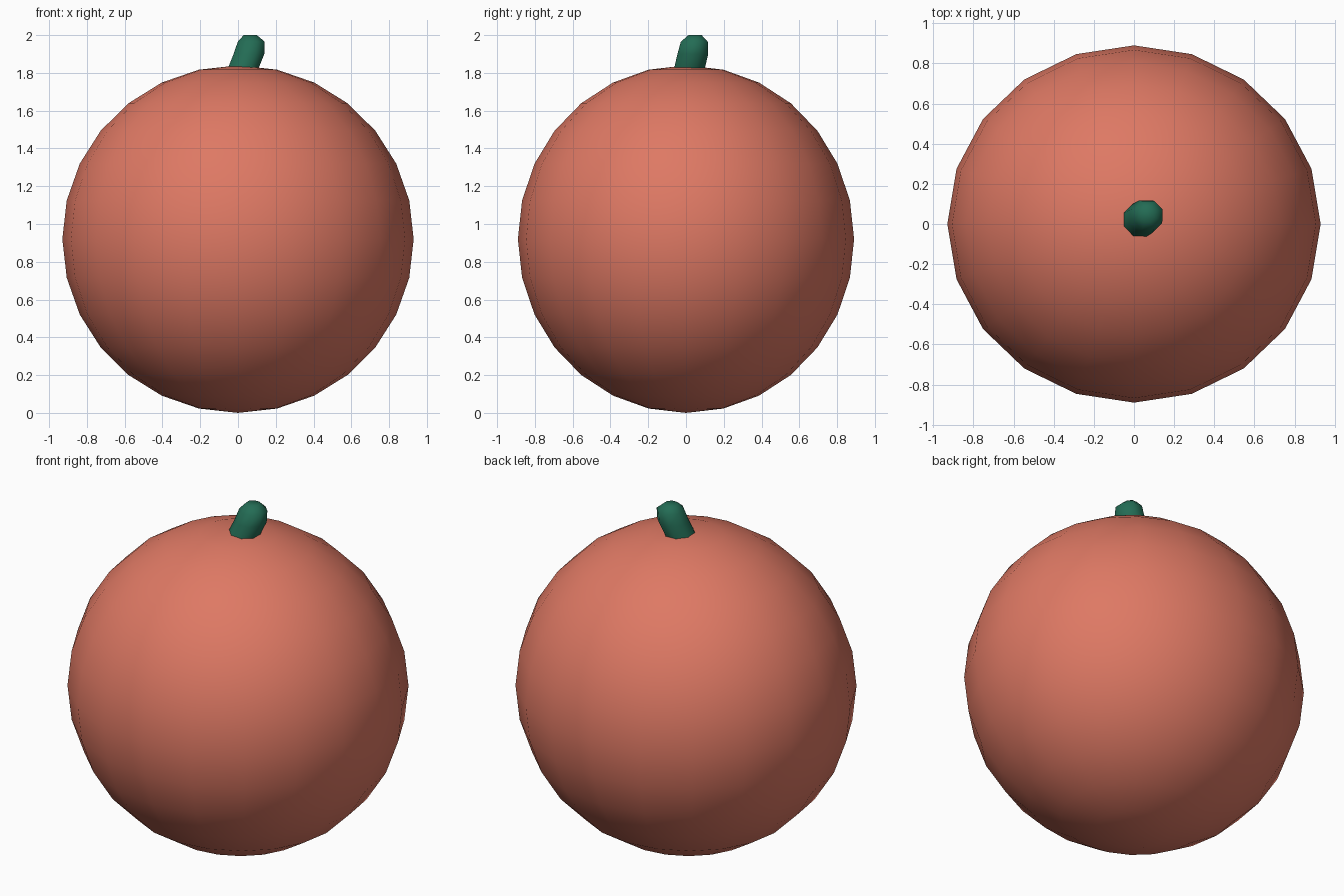
import bpy
import bmesh
from math import cos, sin, pi
from mathutils import Matrix

cube = bpy.data.objects.get("Cube")
if cube:
    bpy.data.objects.remove(cube, do_unlink=True)


def make_material(name, rgb):
    mat = bpy.data.materials.new(name)
    mat.use_nodes = True
    mat.diffuse_color = (*rgb, 1)
    node = next(n for n in mat.node_tree.nodes if n.type == 'BSDF_PRINCIPLED')
    node.inputs["Base Color"].default_value = (*rgb, 1)
    return mat


def finish(bm, name, mat):
    bmesh.ops.recalc_face_normals(bm, faces=bm.faces)
    for face in bm.faces:
        face.smooth = True
    mesh = bpy.data.meshes.new(name)
    bm.to_mesh(mesh)
    bm.free()
    mesh.materials.append(mat)
    obj = bpy.data.objects.new(name, mesh)
    bpy.context.collection.objects.link(obj)
    return obj


# Round fruit body, slightly narrower from front to back
bm = bmesh.new()
bmesh.ops.create_uvsphere(bm, u_segments=20, v_segments=14, radius=1)
bmesh.ops.transform(bm, verts=bm.verts,
                    matrix=Matrix.Translation((0, 0, 0.92)) @ Matrix.Diagonal((0.93, 0.89, 0.92, 1)))
finish(bm, "fruit_body", make_material("coral orange", (0.73, 0.19, 0.127)))

# Leaning stem: stacked octagons given as x, y, z, radius
RINGS = [(0.00, 0.00, 1.74, 0.088), (0.03, 0.02, 1.83, 0.088), (0.058, 0.036, 1.90, 0.088),
         (0.07, 0.044, 1.965, 0.077), (0.065, 0.048, 2.0, 0.038)]
SIDES = 8
bm = bmesh.new()
loops = []
for x, y, z, r in RINGS:
    angles = [(i + 0.5) * 2 * pi / SIDES for i in range(SIDES)]
    loops.append([bm.verts.new((x + r * cos(a), y + r * sin(a), z)) for a in angles])
for low, high in zip(loops, loops[1:]):
    for i in range(SIDES):
        j = (i + 1) % SIDES
        bm.faces.new((low[i], low[j], high[j], high[i]))
bm.faces.new(loops[0])
bm.faces.new(loops[-1])
finish(bm, "stem", make_material("dark green", (0.017, 0.15, 0.09)))
